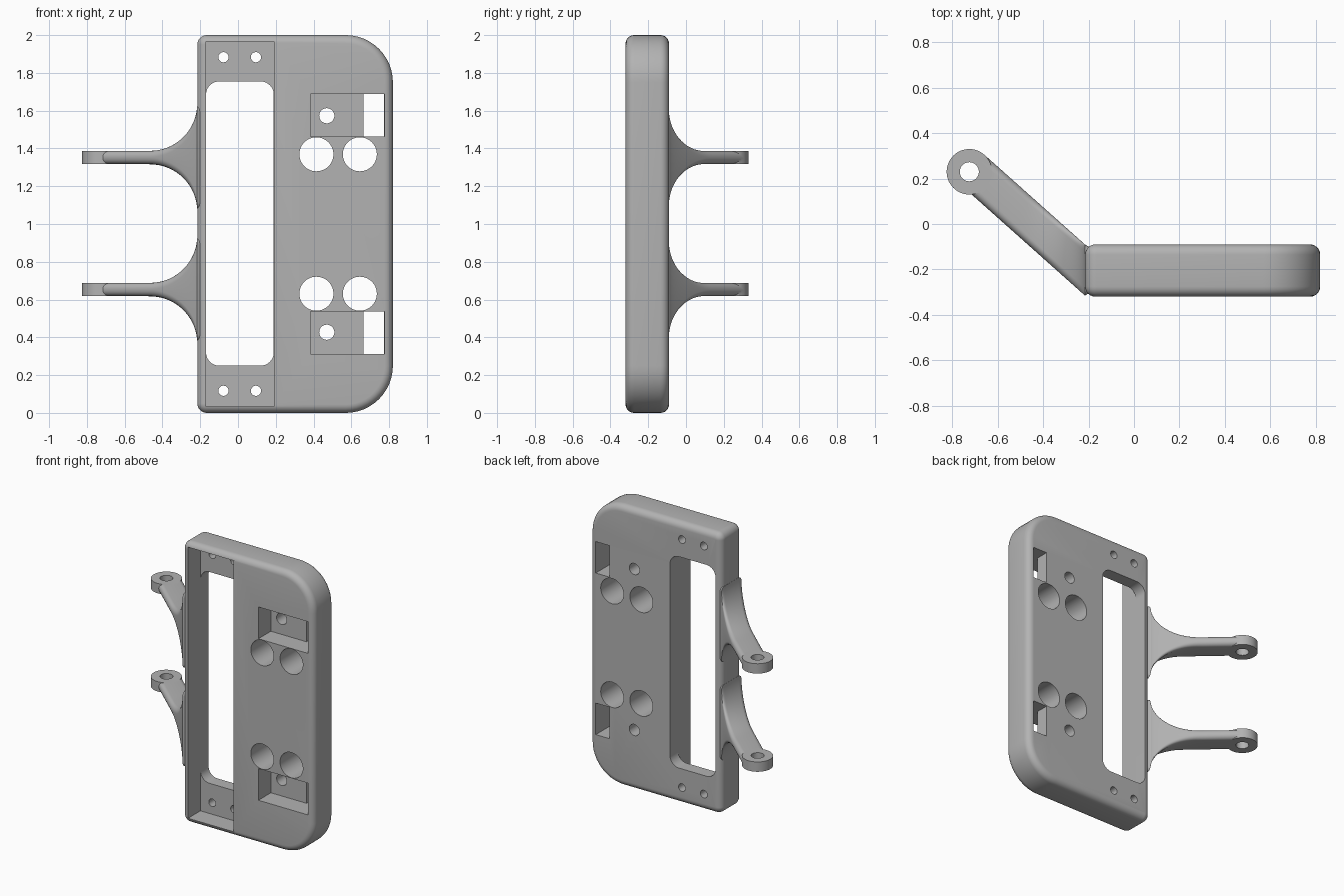
import bpy, bmesh
from math import sin, cos, pi, sqrt
from mathutils import Vector, Matrix

if "Cube" in bpy.data.objects:
    bpy.data.objects.remove(bpy.data.objects["Cube"])

grey = bpy.data.materials.new("plain grey")
grey.use_nodes = True
colour = (0.45, 0.45, 0.45, 1)
grey.diffuse_color = colour
grey.node_tree.nodes["Principled BSDF"].inputs["Base Color"].default_value = colour

FRONT, BACK, FLOOR = -0.32, -0.09, -0.18
MID = 1.0


def loft(name, rings):
    """Skin closed rings of equal length and cap both ends."""
    bm = bmesh.new()
    rows = [[bm.verts.new(p) for p in ring] for ring in rings]
    n = len(rows[0])
    for a, b in zip(rows, rows[1:]):
        for i in range(n):
            j = (i + 1) % n
            bm.faces.new((a[i], a[j], b[j], b[i]))
    bm.faces.new(rows[0][::-1])
    bm.faces.new(rows[-1])
    bmesh.ops.recalc_face_normals(bm, faces=bm.faces)
    mesh = bpy.data.meshes.new(name)
    bm.to_mesh(mesh)
    bm.free()
    mesh.materials.append(grey)
    obj = bpy.data.objects.new(name, mesh)
    bpy.context.collection.objects.link(obj)
    return obj


def outline(x0, x1, z0, z1, r_left, r_right, y, inset=0.0, steps=12):
    """Rounded rectangle in the xz plane; zero radius gives square corners."""
    pts = []
    for k, (sx, sz) in enumerate([(1, 1), (-1, 1), (-1, -1), (1, -1)]):
        r = r_right if sx > 0 else r_left
        cx = x1 - r if sx > 0 else x0 + r
        cz = z1 - r if sz > 0 else z0 + r
        count = steps if r > 0 else 0
        for i in range(count + 1):
            a = (k + i / max(count, 1)) * pi / 2
            pts.append((cx + (r - inset) * cos(a), y, cz + (r - inset) * sin(a)))
    return pts


def block(name, x0, x1, z0, z1, y0, y1, r=0.0):
    return loft(name, [outline(x0, x1, z0, z1, r, r, y) for y in (y0, y1)])


def disc(name, centre, r, depth, axis):
    """Cylinder around the given axis, y or z."""
    ring = [(r * cos(i * pi / 24), r * sin(i * pi / 24)) for i in range(48)]
    rings = []
    for s in (-depth / 2, depth / 2):
        rings.append([Vector(centre) + Vector((u, s, v) if axis == "y" else (u, v, s))
                      for u, v in ring])
    return loft(name, rings)


def boolean(target, tool, operation="DIFFERENCE"):
    mod = target.modifiers.new("cut", "BOOLEAN")
    mod.operation, mod.object, mod.solver = operation, tool, "EXACT"
    bpy.context.view_layer.objects.active = target
    bpy.ops.object.modifier_apply(modifier=mod.name)
    bpy.data.objects.remove(tool)


def smooth(obj):
    bpy.ops.object.select_all(action="DESELECT")
    obj.select_set(True)
    bpy.context.view_layer.objects.active = obj
    bpy.ops.object.shade_smooth_by_angle(angle=0.6)


# Plate with rounded rims front and back
FILLET = 0.045
rim = [(FILLET * (1 - sin(a)), FILLET * (1 - cos(a)))
       for a in (i * pi / 12 for i in range(7))]
levels = [(FRONT + d, i) for i, d in rim] + [(BACK - d, i) for i, d in rim[::-1]]
plate = loft("plate", [outline(-0.215, 0.82, 0, 2, 0.05, 0.25, y, i) for y, i in levels])

# Long front recess with a window through its floor
boolean(plate, block("recess_cutter", -0.17, 0.19, 0.035, 1.965, -0.5, FLOOR))
boolean(plate, block("window_cutter", -0.169, 0.189, 0.25, 1.755, -0.3, 0.1, 0.07))

# Mirrored pockets, slots and holes above and below the middle
for side in (1, -1):
    def span(a, b):
        return sorted((MID + side * a, MID + side * b))
    z0, z1 = span(0.462, 0.688)
    boolean(plate, block("pocket_cutter", 0.385, 0.775, z0, z1, -0.5, FLOOR))
    boolean(plate, block("slot_cutter", 0.665, 0.774, z0 + 0.001, z1 - 0.001, -0.3, 0.1))
    holes = [(0.415, 0.369, 0.09), (0.645, 0.369, 0.09), (0.47, 0.573, 0.04),
             (-0.077, 0.883, 0.027), (0.095, 0.883, 0.027)]
    for x, dz, r in holes:
        boolean(plate, disc("hole_cutter", (x, -0.2, MID + side * dz), r, 0.8, "y"))
smooth(plate)

# Hinge arms: slanted bars that flare in height where they meet the plate
PIVOT = Vector((-0.725, 0.23))
NORMAL = Vector((0.668, 0.744))
HALF, FLARE = 0.035, 0.25
tip_back, tip_front = PIVOT + 0.1 * NORMAL, PIVOT - 0.068 * NORMAL
root_back, root_front = Vector((-0.216, -0.09)), Vector((-0.216, -0.315))


def half_height(x):
    t = min(max(x + 0.466, 0), FLARE * 0.998)
    return HALF + FLARE - sqrt(FLARE ** 2 - t ** 2)


def section(front, back, z):
    """Rounded bar section between a front and a back point."""
    across = back - front
    length = across.length
    ring = []
    r = 0.032
    for k, (su, sv) in enumerate([(1, 1), (-1, 1), (-1, -1), (1, -1)]):
        for i in range(7):
            a = (k + i / 6) * pi / 2
            u = length / 2 + su * (length / 2 - r) + r * cos(a)
            p = front + across * (u / length)
            v = sv * (half_height(p.x) - r) + r * sin(a)
            ring.append((p.x, p.y, z + v))
    return ring


for label, z in (("upper", 1.352), ("lower", 0.653)):
    rings = []
    for i in range(41):
        t = sin(i / 40 * pi / 2)
        rings.append(section(tip_front.lerp(root_front, t), tip_back.lerp(root_back, t), z))
    inward = Vector((0.026, 0))
    rings.append(section(root_front + inward + Vector((0, 0.015)),
                         root_back + inward - Vector((0, 0.015)), z))
    arm = loft(label + "_hinge_arm", rings)
    eye = (PIVOT.x, PIVOT.y, z)
    boolean(arm, disc("eye_ring", eye, 0.1, 2 * HALF, "z"), "UNION")
    boolean(arm, disc("pin_cutter", eye, 0.042, 0.3, "z"))
    smooth(arm)
